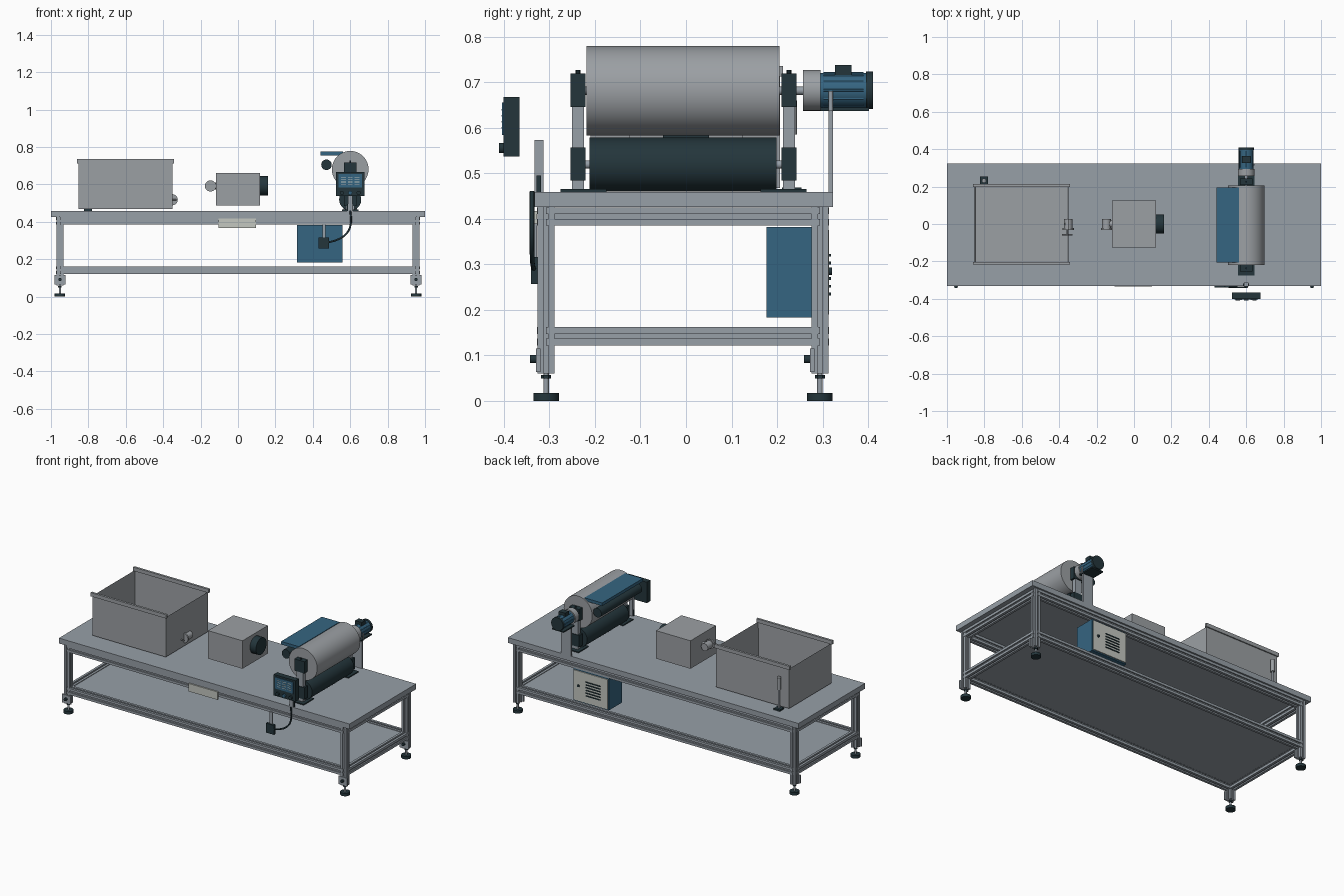
import bpy
import bmesh
import math
from mathutils import Vector, Matrix

if "Cube" in bpy.data.objects:
    bpy.data.objects.remove(bpy.data.objects["Cube"], do_unlink=True)


def make_material(name, colour):
    material = bpy.data.materials.new(name)
    material.use_nodes = True
    material.diffuse_color = (*colour, 1)
    shader = material.node_tree.nodes["Principled BSDF"]
    shader.inputs["Base Color"].default_value = (*colour, 1)
    shader.inputs["Roughness"].default_value = 0.6
    return material


STEEL = make_material("blue grey steel", (0.31, 0.35, 0.39))
BRUSHED = make_material("brushed steel", (0.33, 0.35, 0.37))
DARK = make_material("dark slate", (0.017, 0.036, 0.044))
BLUE = make_material("machine blue", (0.036, 0.13, 0.22))
PALE = make_material("pale panel", (0.55, 0.57, 0.53))


def finish(name, bm, material, smooth=False):
    bmesh.ops.recalc_face_normals(bm, faces=bm.faces)
    mesh = bpy.data.meshes.new(name)
    bm.to_mesh(mesh)
    bm.free()
    mesh.materials.append(material)
    obj = bpy.data.objects.new(name, mesh)
    bpy.context.collection.objects.link(obj)
    if smooth:
        bpy.ops.object.select_all(action="DESELECT")
        obj.select_set(True)
        bpy.context.view_layer.objects.active = obj
        bpy.ops.object.shade_smooth_by_angle(angle=math.radians(35))
    return obj


def box(name, xs, ys, zs, material):
    """Block given by its low and high limit on each axis."""
    bm = bmesh.new()
    bmesh.ops.create_cube(bm, size=1)
    for v in bm.verts:
        v.co = [lo + (c + 0.5) * (hi - lo) for c, (lo, hi) in zip(v.co, (xs, ys, zs))]
    return finish(name, bm, material)


def around(centre, width):
    return (centre - width / 2, centre + width / 2)


def rod(name, start, end, radius, material, sides=32):
    """Cylinder between two points."""
    start, end = Vector(start), Vector(end)
    axis = end - start
    bm = bmesh.new()
    turn = axis.to_track_quat("Z", "Y").to_matrix().to_4x4()
    bmesh.ops.create_cone(bm, cap_ends=True, segments=sides, radius1=radius, radius2=radius,
                          depth=axis.length, matrix=Matrix.Translation((start + end) / 2) @ turn)
    return finish(name, bm, material, True)


def slotted_bar(name, start, end, size):
    """Square aluminium profile with one groove along each side."""
    start, end = Vector(start), Vector(end)
    axis = end - start
    h, slot, depth = size / 2, size * 0.13, size * 0.2
    side = [(h, -h), (h, -slot), (h - depth, -slot), (h - depth, slot), (h, slot)]
    turn = axis.to_track_quat("Z", "Y").to_matrix().to_4x4()
    bm = bmesh.new()
    ring = []
    for quarter in range(4):
        spin = Matrix.Rotation(quarter * math.pi / 2, 4, "Z")
        for x, y in side:
            ring.append(bm.verts.new(start + turn @ spin @ Vector((x, y, 0))))
    face = bm.faces.new(ring)
    extruded = bmesh.ops.extrude_face_region(bm, geom=[face], use_keep_orig=True)
    bmesh.ops.translate(bm, vec=axis, verts=[g for g in extruded["geom"] if isinstance(g, bmesh.types.BMVert)])
    return finish(name, bm, STEEL)


# Table frame
FRONT, BACK, LEG_X, BAR = -0.307, 0.294, 0.952, 0.037
box("table_top", (-1, 1), (-0.332, 0.323), (0.426, 0.459), STEEL)
for z, level in ((0.405, "upper"), (0.142, "lower")):
    for y, side in ((FRONT, "front"), (BACK, "back")):
        slotted_bar(f"{level}_{side}_rail", (-LEG_X, y, z), (LEG_X, y, z), 0.04)
    for x, side in ((-LEG_X, "right"), (LEG_X, "left")):
        slotted_bar(f"{level}_{side}_rail", (x, FRONT, z), (x, BACK, z), 0.04)
box("lower_shelf", (-0.94, 0.94), (FRONT, BACK), (0.148, 0.158), STEEL)

# Legs with levelling feet
for x in (-LEG_X, LEG_X):
    for y in (FRONT, BACK):
        slotted_bar("leg", (x, y, 0.06), (x, y, 0.426), BAR)
        box("foot_bracket", around(x, 0.06), around(y - 0.017, 0.01), (0.064, 0.115), STEEL)
        rod("bracket_bolt", (x, y - 0.035, 0.092), (x, y - 0.02, 0.092), 0.009, DARK, 12)
        rod("foot_pad", (x, y, 0), (x, y, 0.018), 0.028, DARK)
        rod("foot_stem", (x, y, 0.018), (x, y, 0.062), 0.006, STEEL, 16)
        rod("foot_nut", (x, y, 0.049), (x, y, 0.057), 0.011, DARK, 6)

# Open tank with rim strips along its long walls
tank = box("tank", (-0.854, -0.35), (-0.21, 0.206), (0.468, 0.715), BRUSHED)
bm = bmesh.new()
bm.from_mesh(tank.data)
lid = max(bm.faces, key=lambda f: f.calc_center_median().z)
bmesh.ops.inset_region(bm, faces=[lid], thickness=0.008)
for v in lid.verts:
    v.co.z = 0.476
bm.to_mesh(tank.data)
bm.free()
for y in (-0.21, 0.206):
    box("tank_rim", (-0.862, -0.342), around(y, 0.014), (0.712, 0.735), BRUSHED)


# Pipe fittings on the tank and the pump housing
def fitting(name, x, z, wall_x):
    rod(name + "_body", (x, -0.028, z), (x, 0.028, z), 0.023, BRUSHED, 24)
    rod(name + "_collar", (x, -0.032, z), (x, -0.022, z), 0.03, BRUSHED, 24)
    rod(name + "_pipe", (x, 0, z), (wall_x, 0, z), 0.018, BRUSHED, 24)


fitting("tank_drain", -0.352, 0.518, -0.37)
rod("drain_handle", (-0.385, -0.058, 0.518), (-0.33, -0.058, 0.518), 0.004, BRUSHED, 12)
rod("drain_handle_stem", (-0.357, -0.058, 0.518), (-0.357, -0.028, 0.518), 0.004, BRUSHED, 12)
fitting("pump_inlet", -0.147, 0.592, -0.118)

# Pump housing
box("pump_housing", around(0, 0.237), around(0, 0.25), (0.488, 0.662), BRUSHED)
rod("pump_outlet", (0.118, 0, 0.592), (0.16, 0, 0.592), 0.052, DARK, 40)

# Level sensor behind the tank
SENSOR = (-0.802, 0.232)
box("sensor_base", around(SENSOR[0], 0.042), around(SENSOR[1], 0.042), (0.459, 0.469), DARK)
rod("sensor_rod", (*SENSOR, 0.465), (*SENSOR, 0.6), 0.006, STEEL, 16)
rod("sensor_head", (*SENSOR, 0.585), (*SENSOR, 0.66), 0.012, BRUSHED, 20)

# Roller pair
RX, TOP_Z, LOW_Z = 0.6, 0.681, 0.519
rod("upper_roller", (RX, -0.218, TOP_Z), (RX, 0.205, TOP_Z), 0.098, BRUSHED, 64)
rod("lower_roller", (RX, -0.212, LOW_Z), (RX, 0.199, LOW_Z), 0.059, DARK, 48)
rod("upper_shaft", (RX, -0.25, TOP_Z), (RX, 0.265, TOP_Z), 0.009, STEEL, 20)
rod("lower_shaft", (RX, -0.25, LOW_Z), (RX, 0.24, LOW_Z), 0.009, STEEL, 20)
for y, inward in ((-0.237, 1), (0.226, -1)):
    box("bearing_post", around(RX, 0.045), around(y, 0.026), (0.459, 0.71), STEEL)
    box("bearing_base", around(RX, 0.09), around(y + inward * 0.012, 0.1), (0.459, 0.465), DARK)
    for z in (TOP_Z, LOW_Z):
        box("bearing_block", around(RX, 0.068), around(y, 0.033), around(z + 0.001, 0.073), DARK)
        rod("bearing_bolt", (RX, y, z + 0.035), (RX, y, z + 0.046), 0.005, DARK, 8)

# Guide tray and dark guide roller beside the upper roller
box("guide_tray", (0.44, 0.562), (-0.205, 0.196), (0.756, 0.775), BLUE)
rod("guide_roller", (0.473, -0.205, 0.705), (0.473, 0.196, 0.705), 0.028, DARK)

# Drive motor on its support
MZ = 0.682
rod("gearbox", (RX, 0.257, MZ), (RX, 0.295, MZ), 0.045, BRUSHED, 40)
rod("motor_body", (RX, 0.295, MZ), (RX, 0.396, MZ), 0.038, BLUE, 40)
for i in range(12):
    angle = math.tau * i / 12
    fin = Vector((math.cos(angle), 0, math.sin(angle))) * 0.037
    centre = Vector((RX, 0, MZ)) + fin
    rod("motor_fin", centre + Vector((0, 0.302, 0)), centre + Vector((0, 0.39, 0)), 0.003, BLUE, 6)
rod("motor_end_cap", (RX, 0.395, MZ), (RX, 0.41, MZ), 0.041, DARK, 40)
box("terminal_box", around(RX, 0.045), (0.327, 0.363), (0.715, 0.738), DARK)
box("motor_foot", around(RX, 0.08), (0.295, 0.402), (0.636, 0.644), DARK)
box("motor_support", around(RX, 0.07), (0.313, 0.323), (0.459, 0.637), STEEL)
rod("motor_bracket", (RX + 0.04, 0.318, 0.637), (RX + 0.04, 0.318, 0.68), 0.005, STEEL, 12)

# Operator panel
PANEL_Y = -0.4
box("panel_case", around(RX, 0.15), (PANEL_Y, -0.365), (0.537, 0.667), DARK)
box("panel_screen", around(RX, 0.125), (PANEL_Y - 0.004, PANEL_Y), (0.584, 0.655), BLUE)
for row in range(4):
    for column in (-1, 0, 1):
        box("screen_mark", around(RX + column * 0.036, 0.026), (PANEL_Y - 0.005, PANEL_Y),
            around(0.6 + row * 0.013, 0.003), PALE)
for offset in (-0.045, 0, 0.045):
    rod("panel_button", (RX + offset, PANEL_Y - 0.01, 0.555), (RX + offset, PANEL_Y, 0.555), 0.011,
        BLUE if offset == 0 else DARK, 20)
box("panel_post", around(RX, 0.022), (-0.333, -0.313), (0.459, 0.573), STEEL)
box("post_clamp", around(RX, 0.032), (-0.328, -0.318), (0.459, 0.495), DARK)

# Stop switch with strap and cable
box("switch_strap", around(0.46, 0.018), (-0.333, -0.327), (0.3, 0.39), STEEL)
box("switch_box", around(0.458, 0.056), (-0.34, -0.324), (0.257, 0.316), DARK)
curve = bpy.data.curves.new("switch_cable", "CURVE")
curve.dimensions = "3D"
curve.bevel_depth = 0.005
path = curve.splines.new("NURBS")
points = [(RX, -0.338, 0.46), (0.61, -0.338, 0.39), (0.59, -0.338, 0.33), (0.53, -0.338, 0.3), (0.48, -0.334, 0.29)]
path.points.add(len(points) - 1)
for point, co in zip(path.points, points):
    point.co = (*co, 1)
path.use_endpoint_u = True
curve.materials.append(DARK)
bpy.context.collection.objects.link(bpy.data.objects.new("switch_cable", curve))

# Name plate on the front
box("front_plate", around(-0.005, 0.2), (-0.335, -0.327), (0.368, 0.417), PALE)

# Electrical cabinet with louvred door facing the back
box("cabinet", (0.315, 0.56), (0.177, 0.308), (0.183, 0.382), BLUE)
box("cabinet_door", (0.322, 0.553), (0.308, 0.314), (0.19, 0.375), PALE)
for i in range(6):
    box("door_louvre", around(0.42, 0.1), (0.312, 0.318), around(0.235 + i * 0.017, 0.006), DARK)
rod("door_lock", (0.52, 0.312, 0.285), (0.52, 0.32, 0.285), 0.008, DARK, 16)
